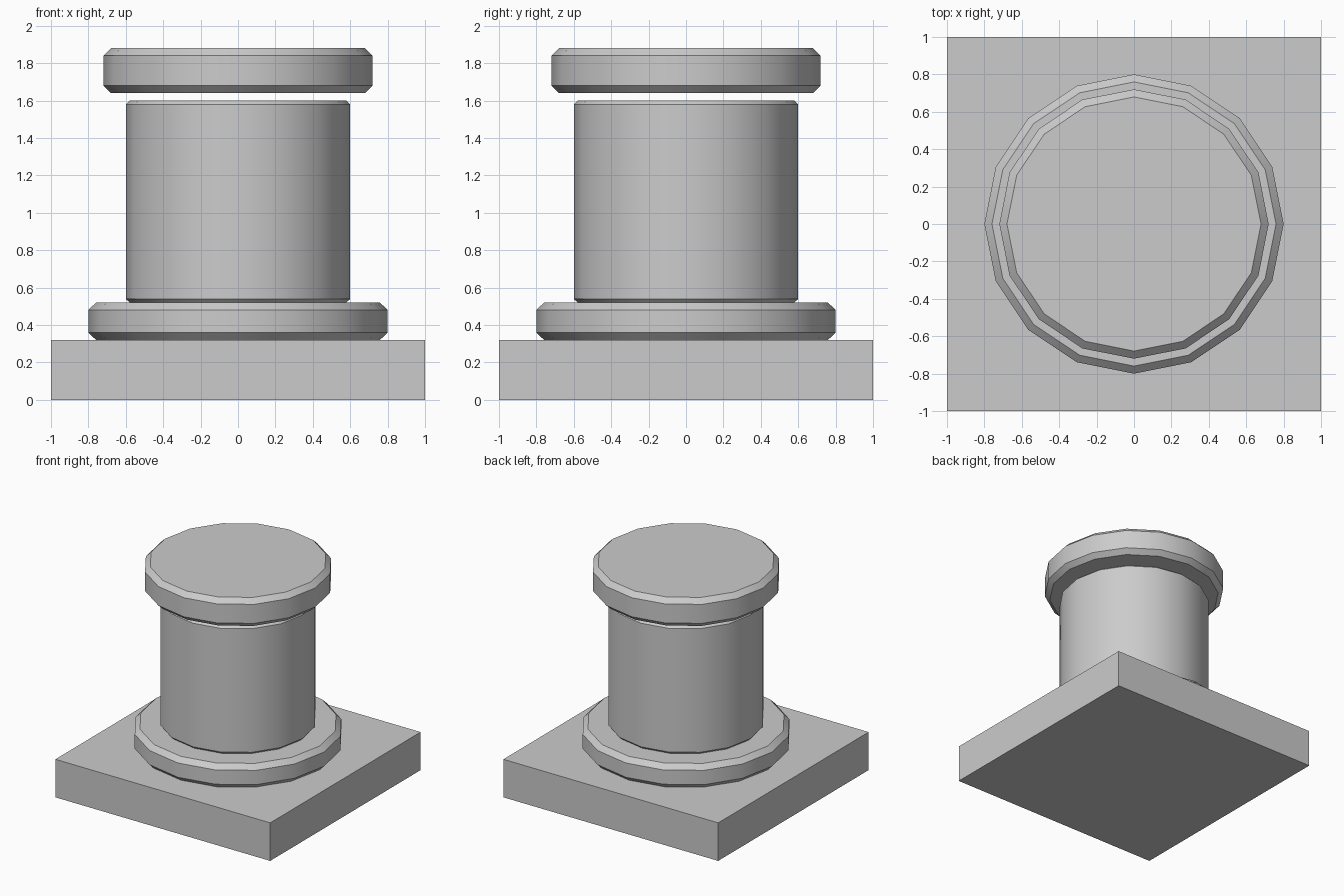
import bpy, bmesh, math

if "Cube" in bpy.data.objects:
    bpy.data.objects.remove(bpy.data.objects["Cube"])


def finish(name, bm):
    mesh = bpy.data.meshes.new(name)
    bm.to_mesh(mesh)
    bm.free()
    obj = bpy.data.objects.new(name, mesh)
    bpy.context.collection.objects.link(obj)
    return obj


def drum(name, radius, z0, z1, bevel, sides=16):
    """Sixteen-sided cylinder with chamfered rims, smooth around its side."""
    bm = bmesh.new()
    bmesh.ops.create_cone(bm, cap_ends=True, segments=sides,
                          radius1=radius, radius2=radius, depth=z1 - z0)
    bmesh.ops.translate(bm, verts=bm.verts, vec=(0, 0, (z0 + z1) / 2))
    rims = [e for e in bm.edges if abs(e.verts[0].co.z - e.verts[1].co.z) < 1e-5]
    bmesh.ops.bevel(bm, geom=rims, offset=bevel, offset_type='OFFSET',
                    segments=1, affect='EDGES')
    obj = finish(name, bm)
    bpy.ops.object.select_all(action='DESELECT')
    obj.select_set(True)
    bpy.context.view_layer.objects.active = obj
    bpy.ops.object.shade_smooth_by_angle(angle=math.radians(30))
    return obj


# Square plinth
bm = bmesh.new()
bmesh.ops.create_cube(bm, size=1)
bmesh.ops.scale(bm, verts=bm.verts, vec=(2, 2, 0.32))
bmesh.ops.translate(bm, verts=bm.verts, vec=(0, 0, 0.16))
finish("plinth", bm)

# Stacked round parts; the cap sits slightly above the shaft
drum("base_ring", 0.80, 0.32, 0.52, 0.04)
drum("shaft", 0.60, 0.52, 1.60, 0.02)
drum("cap", 0.72, 1.64, 1.88, 0.04)
